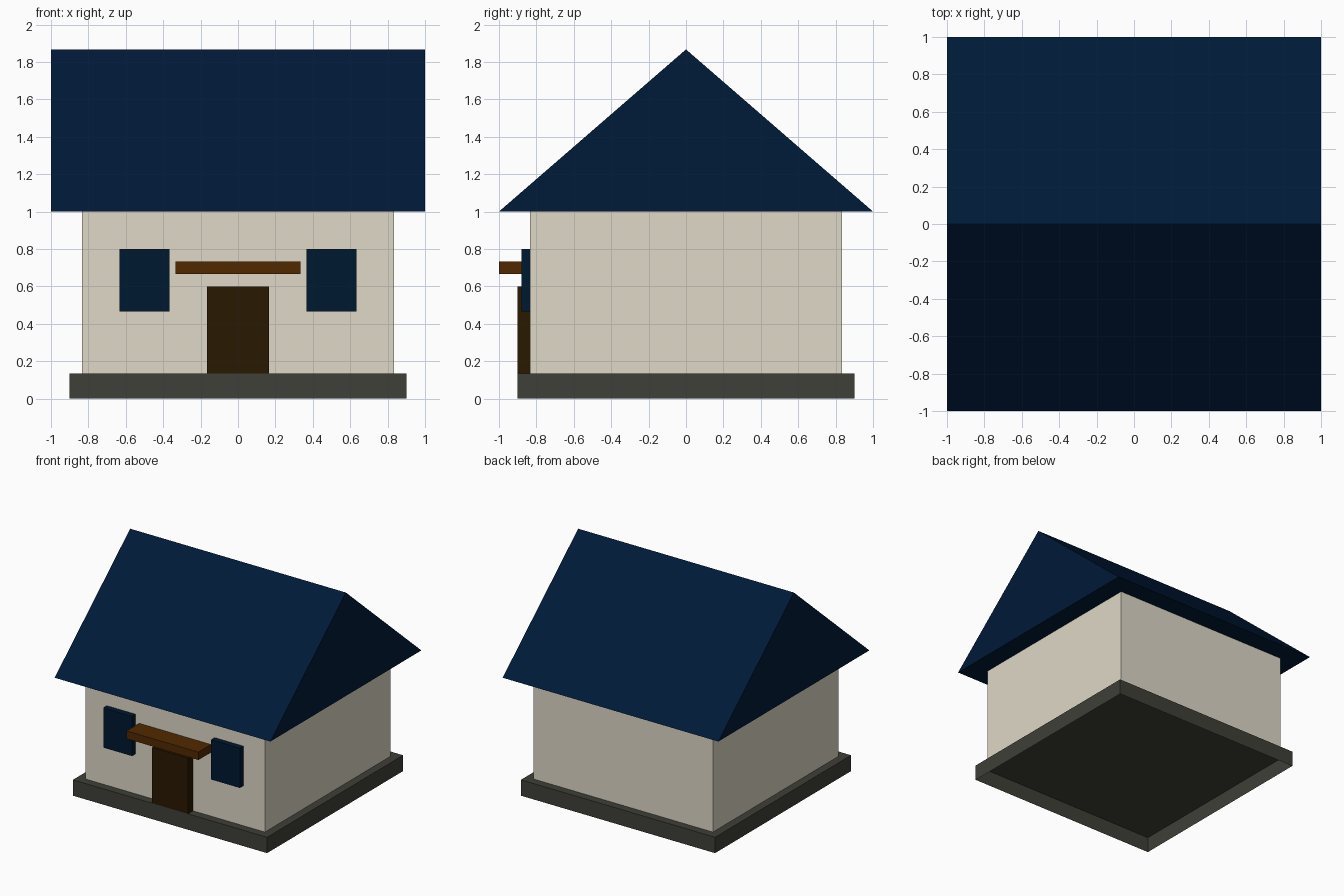
import bpy

if "Cube" in bpy.data.objects:
    bpy.data.objects.remove(bpy.data.objects["Cube"], do_unlink=True)


def material(name, rgb):
    mat = bpy.data.materials.new(name)
    mat.use_nodes = True
    mat.diffuse_color = (*rgb, 1)
    mat.node_tree.nodes["Principled BSDF"].inputs["Base Color"].default_value = (*rgb, 1)
    return mat


def prism(name, profile, x0, x1, mat, open_bottom=False):
    """Extrude a counter-clockwise (y, z) profile along x; its first edge is the bottom."""
    n = len(profile)
    verts = [(x, y, z) for x in (x0, x1) for y, z in profile]
    faces = [tuple(reversed(range(n))), tuple(range(n, 2 * n))]
    faces += [(i, (i + 1) % n, n + (i + 1) % n, n + i) for i in range(int(open_bottom), n)]
    mesh = bpy.data.meshes.new(name)
    mesh.from_pydata(verts, [], faces)
    mesh.materials.append(mat)
    bpy.context.collection.objects.link(bpy.data.objects.new(name, mesh))


def box(name, x, y, z, mat, open_bottom=False):
    profile = [(y[0], z[0]), (y[1], z[0]), (y[1], z[1]), (y[0], z[1])]
    prism(name, profile, x[0], x[1], mat, open_bottom)


stone = material("dark stone", (0.05, 0.05, 0.04))
plaster = material("cream plaster", (0.74, 0.69, 0.575))
tile = material("navy roof", (0.0, 0.01, 0.04))
glass = material("dark blue glass", (0.0, 0.009, 0.03))
door_wood = material("dark door wood", (0.022, 0.009, 0.0))
awning_wood = material("brown awning wood", (0.083, 0.022, 0.0))

BASE, EAVE, WALL = 0.133, 1.0, 0.833

# Hollow foundation open underneath, walls and gable roof
box("foundation", (-0.9, 0.9), (-0.9, 0.9), (0, BASE), stone, open_bottom=True)
box("walls", (-WALL, WALL), (-WALL, WALL), (BASE, EAVE), plaster, open_bottom=True)
prism("roof", [(-1, EAVE), (1, EAVE), (0, 1.867)], -1, 1, tile)

# Front door and the awning above it
box("door", (-0.167, 0.167), (-0.9, -WALL), (BASE, 0.6), door_wood)
box("awning", (-0.333, 0.333), (-1, -WALL), (0.667, 0.733), awning_wood)

# Pair of front windows
for side, centre in (("left", 0.5), ("right", -0.5)):
    box(side + "_window", (centre - 0.133, centre + 0.133), (-0.88, -WALL), (0.467, 0.8), glass)
